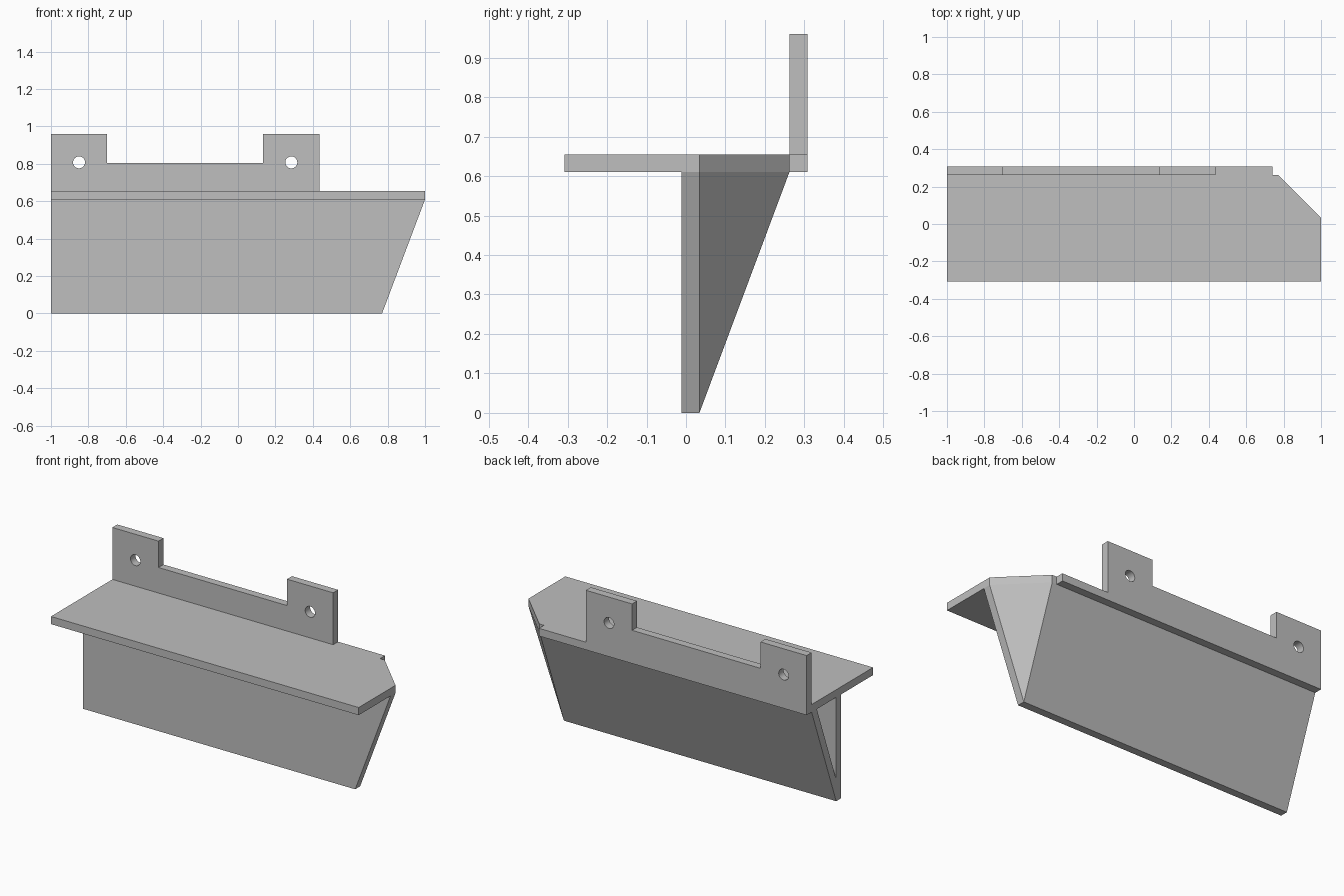
import bpy
import bmesh
from mathutils import Vector

cube = bpy.data.objects.get("Cube")
if cube:
    bpy.data.objects.remove(cube, do_unlink=True)

# Main dimensions
LEFT, RIGHT, CUT = -1.0, 1.0, 0.77      # CUT: where the slanted end begins
UNDER, TOP, TAB = 0.61, 0.655, 0.96     # shelf underside, shelf top, tab top
FRONT, BACK = -0.308, 0.308
WEB_FRONT, WEB_BACK = -0.012, 0.034
WALL_FRONT = 0.262
THICK = 0.045

grey = bpy.data.materials.new("plain grey")
grey.use_nodes = True
grey.diffuse_color = (0.52, 0.52, 0.52, 1)
grey.node_tree.nodes["Principled BSDF"].inputs["Base Color"].default_value = grey.diffuse_color


def prism(name, points, offset, clip=None):
    """Extrude a flat outline by an offset, optionally trimmed by a plane."""
    bm = bmesh.new()
    face = bm.faces.new([bm.verts.new(p) for p in points])
    grown = bmesh.ops.extrude_face_region(bm, geom=[face], use_keep_orig=True)
    moved = [v for v in grown["geom"] if isinstance(v, bmesh.types.BMVert)]
    bmesh.ops.translate(bm, verts=moved, vec=offset)
    if clip:
        cut = bmesh.ops.bisect_plane(bm, geom=bm.verts[:] + bm.edges[:] + bm.faces[:],
                                     plane_co=clip[0], plane_no=clip[1], clear_outer=True)
        rim = [e for e in cut["geom_cut"] if isinstance(e, bmesh.types.BMEdge)]
        bmesh.ops.edgeloop_fill(bm, edges=rim)
    bmesh.ops.recalc_face_normals(bm, faces=bm.faces)
    mesh = bpy.data.meshes.new(name)
    bm.to_mesh(mesh)
    bm.free()
    mesh.materials.append(grey)
    obj = bpy.data.objects.new(name, mesh)
    bpy.context.collection.objects.link(obj)
    return obj


# Horizontal shelf with a mitred back corner and small notch
shelf_outline = [(LEFT, FRONT), (RIGHT, FRONT), (RIGHT, WEB_BACK),
                 (CUT, WALL_FRONT), (0.74, WALL_FRONT), (0.74, BACK), (LEFT, BACK)]
prism("shelf", [(x, y, UNDER) for x, y in shelf_outline], (0, 0, TOP - UNDER))

# Vertical web under the shelf
web_outline = [(LEFT, 0), (CUT, 0), (RIGHT, UNDER), (LEFT, UNDER)]
prism("web", [(x, WEB_FRONT, z) for x, z in web_outline], (0, WEB_BACK - WEB_FRONT, 0))

# Slanted end cap closing the hollow
low = Vector((CUT, WEB_BACK, 0))
outer = Vector((RIGHT, WEB_BACK, UNDER))
rear = Vector((CUT, WALL_FRONT, UNDER))
normal = (outer - low).cross(rear - low).normalized()
if normal.x < 0:
    normal.negate()
prism("end_cap", [low, outer, rear], -normal * THICK)

# Sloping brace between the web's foot and the back of the shelf
run = WALL_FRONT - WEB_BACK
slope = UNDER / run
inset = THICK * (run ** 2 + UNDER ** 2) ** 0.5 / UNDER
brace_outline = [(WEB_BACK, 0), (WALL_FRONT, UNDER),
                 (WALL_FRONT - inset, UNDER), (WEB_BACK, inset * slope)]
prism("brace", [(LEFT, y, z) for y, z in brace_outline], (RIGHT - LEFT, 0, 0),
      clip=(low, normal))

# Back wall with two mounting tabs
STEP = 0.805
wall_outline = [(LEFT, TOP), (0.435, TOP), (0.435, TAB), (0.135, TAB),
                (0.135, STEP), (-0.7, STEP), (-0.7, TAB), (LEFT, TAB)]
wall = prism("back_wall", [(x, WALL_FRONT, z) for x, z in wall_outline],
             (0, BACK - WALL_FRONT, 0))

# Round screw holes through the tabs
for x in (-0.85, 0.285):
    bpy.ops.mesh.primitive_cylinder_add(vertices=32, radius=0.032, depth=0.2,
                                        location=(x, BACK, 0.808), rotation=(1.5708, 0, 0))
    cutter = bpy.context.object
    cutter.name = "hole_cutter"
    cutter.hide_render = True
    cutter.data.materials.append(grey)
    hole = wall.modifiers.new("hole", "BOOLEAN")
    hole.operation = "DIFFERENCE"
    hole.solver = "EXACT"
    hole.object = cutter
    bpy.context.view_layer.objects.active = wall
    bpy.ops.object.modifier_apply(modifier=hole.name)
    bpy.data.objects.remove(cutter, do_unlink=True)

# Smooth the hole walls while keeping every flat edge crisp
bpy.ops.object.select_all(action="DESELECT")
wall.select_set(True)
bpy.ops.object.shade_smooth_by_angle()
